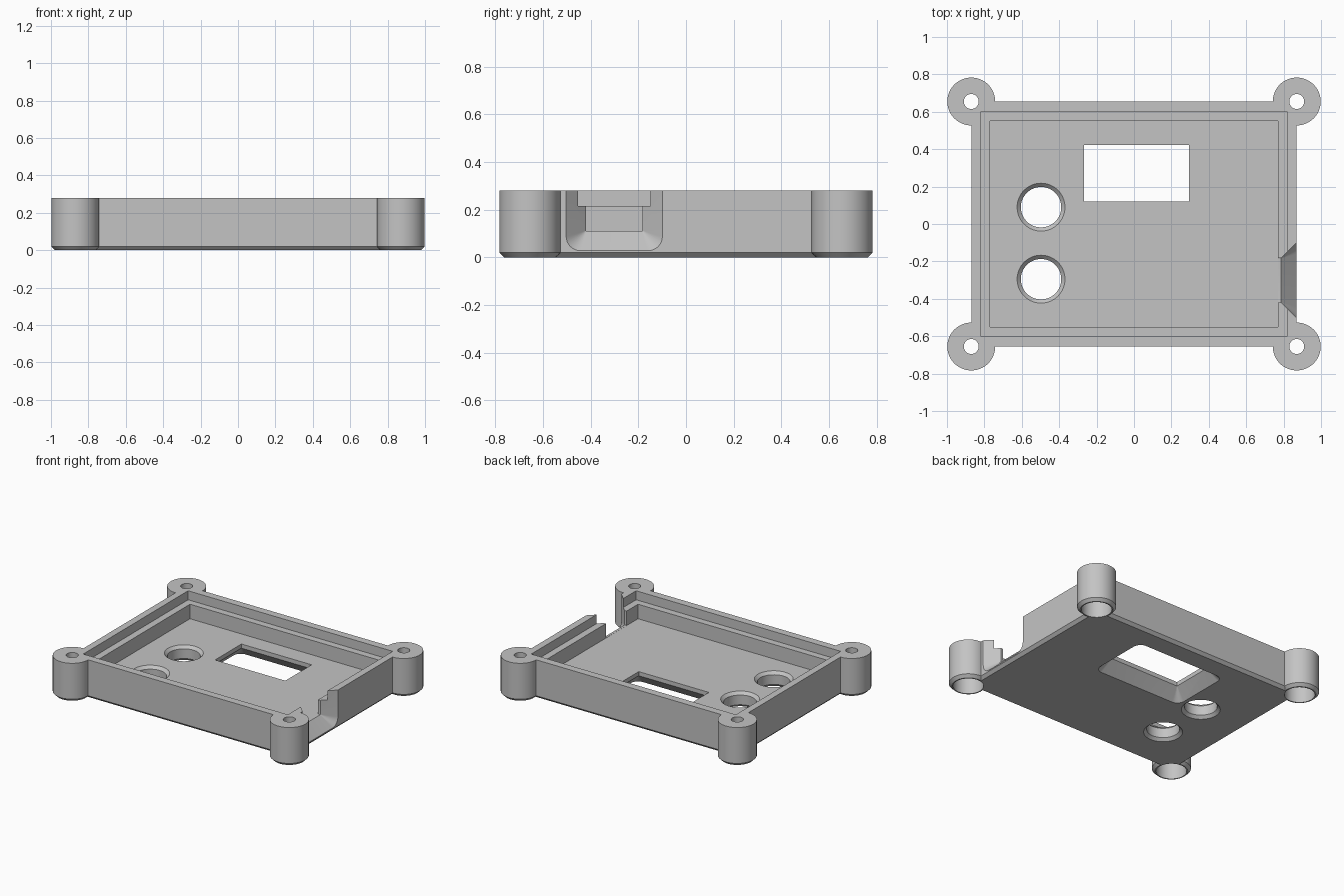
import bpy
from math import sin, cos, pi, radians

if "Cube" in bpy.data.objects:
    bpy.data.objects.remove(bpy.data.objects["Cube"])

grey = bpy.data.materials.new("plain_grey")
grey.use_nodes = True
grey.diffuse_color = (0.55, 0.55, 0.55, 1)
grey.node_tree.nodes["Principled BSDF"].inputs["Base Color"].default_value = grey.diffuse_color

HEIGHT, FLOOR, LEDGE = 0.28, 0.11, 0.215
HALF_X, HALF_Y, POST_R = 0.87, 0.655, 0.128
BEVEL = 0.02


def loft(name, rings):
    """Solid skinned through rings of equal length, capped at both ends."""
    n = len(rings[0])
    verts = [p for ring in rings for p in ring]
    faces = [tuple(range(n))[::-1], tuple(range(len(verts) - n, len(verts)))]
    for k in range(len(rings) - 1):
        for i in range(n):
            j = (i + 1) % n
            faces.append((k * n + i, k * n + j, k * n + n + j, k * n + n + i))
    mesh = bpy.data.meshes.new(name)
    mesh.from_pydata(verts, [], faces)
    mesh.materials.append(grey)
    obj = bpy.data.objects.new(name, mesh)
    bpy.context.collection.objects.link(obj)
    return obj


def rounded(u0, u1, v0, v1, r, steps=8):
    """Counter-clockwise rounded rectangle outline."""
    corners = [(u1 - r, v1 - r), (u0 + r, v1 - r), (u0 + r, v0 + r), (u1 - r, v0 + r)]
    return [(u + r * cos(a), v + r * sin(a))
            for q, (u, v) in enumerate(corners)
            for a in [(q + s / steps) * pi / 2 for s in range(steps + 1)]]


def box(name, hx, hy, z0, z1, bevel=0):
    def ring(d, z):
        return [(-hx + d, -hy + d, z), (hx - d, -hy + d, z),
                (hx - d, hy - d, z), (-hx + d, hy - d, z)]
    rings = [ring(bevel, z0), ring(0, z0 + bevel), ring(0, z1)]
    return loft(name, rings if bevel else rings[1:])


def lathe(name, x, y, profile, n=64):
    return loft(name, [[(x + r * cos(2 * pi * i / n), y + r * sin(2 * pi * i / n), z)
                        for i in range(n)] for r, z in profile])


def combine(target, tool, operation):
    mod = target.modifiers.new(operation, 'BOOLEAN')
    mod.operation, mod.object, mod.solver = operation, tool, 'EXACT'
    bpy.context.view_layer.objects.active = target
    bpy.ops.object.modifier_apply(modifier=mod.name)
    bpy.data.objects.remove(tool)


# Tray with a bevelled underside and a screw post at each corner
case = box("enclosure_shell", HALF_X, HALF_Y, 0, HEIGHT, BEVEL)
corners = [(sx * HALF_X, sy * HALF_Y) for sx in (-1, 1) for sy in (-1, 1)]
for x, y in corners:
    combine(case, lathe("post", x, y, [(POST_R - BEVEL, 0), (POST_R, BEVEL), (POST_R, HEIGHT)]), 'UNION')

# Stepped cavity
combine(case, box("cavity", 0.77, 0.55, FLOOR, 0.5), 'DIFFERENCE')
combine(case, box("lid_ledge", 0.82, 0.6, LEDGE, 0.5), 'DIFFERENCE')

# Screw holes with a wide recess underneath
for x, y in corners:
    combine(case, lathe("screw_hole", x, y, [(0.1, -0.1), (0.1, 0.14), (0.04, 0.14), (0.04, 0.5)]), 'DIFFERENCE')

# Two round openings, chamfered on both sides of the floor
for y in (0.09, -0.295):
    combine(case, lathe("round_opening", -0.497, y,
                        [(0.148, -0.02), (0.108, 0.02), (0.108, FLOOR - 0.02), (0.148, FLOOR + 0.02)]), 'DIFFERENCE')

# Display window, flared towards the underside
def window_ring(grow, r, z):
    return [(u, v, z) for u, v in rounded(-0.268 - grow, 0.295 + grow, 0.12 - grow, 0.422 + grow, r)]

combine(case, loft("window", [window_ring(0.095, 0.07, -0.02), window_ring(0, 0.002, 0.08),
                              window_ring(0, 0.002, 0.2)]), 'DIFFERENCE')

# Cable port through the side wall, flared towards the outside
def port_ring(x, grow, r):
    return [(x, u, v) for u, v in rounded(-0.42 - grow, -0.182 + grow, FLOOR + 0.001 - grow, 0.6, r)]

combine(case, loft("cable_port", [port_ring(0.7, 0, 0.002), port_ring(0.787, 0, 0.002),
                                  port_ring(HALF_X, 0.083, 0.06), port_ring(0.95, 0.083, 0.06)]), 'DIFFERENCE')

# Smooth round walls, keep corners crisp
bpy.ops.object.select_all(action='DESELECT')
case.select_set(True)
bpy.context.view_layer.objects.active = case
bpy.ops.object.shade_smooth_by_angle(angle=radians(30))
